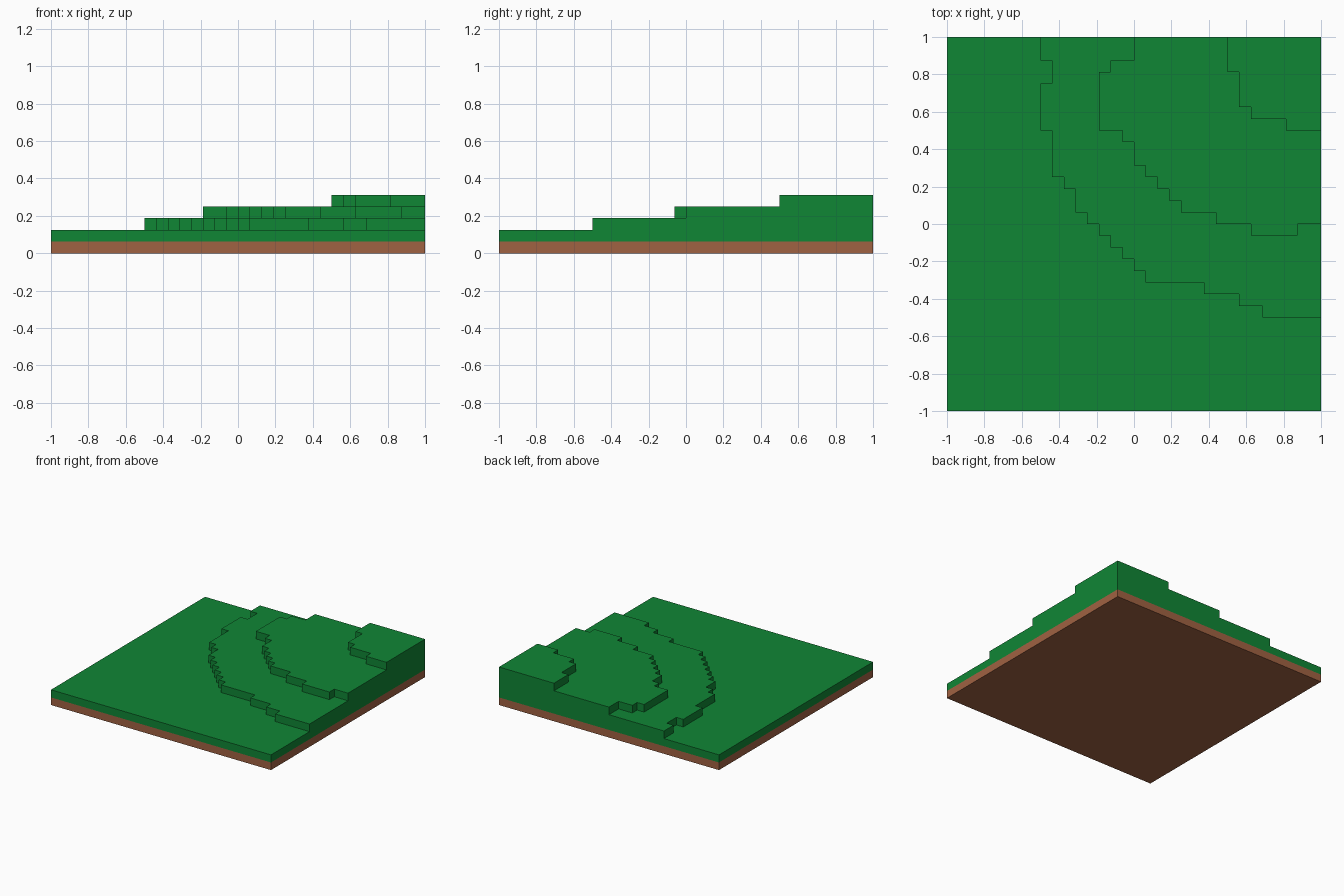
import bpy
import bmesh

if "Cube" in bpy.data.objects:
    bpy.data.objects.remove(bpy.data.objects["Cube"])

U = 1 / 16   # one grid step
E = 16       # half width of the tile in steps


def material(name, rgb):
    m = bpy.data.materials.new(name)
    m.diffuse_color = (*rgb, 1)
    m.use_nodes = True
    m.node_tree.nodes["Principled BSDF"].inputs["Base Color"].default_value = m.diffuse_color
    return m


def make_object(name, faces, mat):
    """Build a welded mesh from face outlines given in grid steps."""
    bm = bmesh.new()
    for f in faces:
        bm.faces.new([bm.verts.new((x * U, y * U, z * U)) for x, y, z in f])
    bmesh.ops.remove_doubles(bm, verts=bm.verts[:], dist=1e-4)
    mesh = bpy.data.meshes.new(name)
    bm.to_mesh(mesh)
    bm.free()
    mesh.materials.append(mat)
    ob = bpy.data.objects.new(name, mesh)
    bpy.context.collection.objects.link(ob)
    return ob


def contour(x, *moves):
    """Stepped line from the back edge to the right edge: alternating new y, new x."""
    pts, y = [(x, E)], E
    for i, v in enumerate(moves):
        x, y = (x, v) if i % 2 == 0 else (v, y)
        pts.append((x, y))
    return pts


def at(pts, z):
    return [(x, y, z) for x, y in pts]


# Terrace edges, lowest first
edges = [
    contour(-E, -E, E),
    contour(-8, 14, -7, 12, -8, 8, -7, 4, -6, 3, -5, 1, -4, 0, -3, -1, -2, -2,
            -1, -3, 0, -4, 1, -5, 6, -6, 9, -7, 11, -8, E),
    contour(0, 14, -2, 13, -3, 8, -1, 7, 0, 5, 1, 4, 2, 3, 3, 2, 4, 1, 7, 0,
            10, -1, 14, 0, E),
    contour(8, 13, 9, 10, 10, 9, 13, 8, E),
]

# Grass terraces: stepped walls and flat tops
faces = []
for k, line in enumerate(edges):
    lo, hi = k + 1, k + 2
    for a, b in zip(line, line[1:]):
        faces.append(at([a, b], lo) + at([b, a], hi))
    inner = edges[k + 1][::-1] if k + 1 < len(edges) else [(E, E)]
    faces.append(at(line + inner, hi))

# Straight back and right sides with the stair-shaped profile
top = len(edges) + 1
back = [(E, E, 1)]
right = [(E, -E, 1), (E, E, 1), (E, E, top)]
for k, line in enumerate(edges):
    back += at([line[0]], k + 1) + at([line[0]], k + 2)
back.append((E, E, top))
for k in range(len(edges) - 1, -1, -1):
    end = edges[k][-1]
    right += at([end], k + 2) + (at([end], k + 1) if k else [])
faces += [back, right]
make_object("grass_terraces", faces, material("grass green", (0.0052, 0.238, 0.0356)))

# Soil slab under the grass (bottom and four sides)
c = [(-E, -E), (E, -E), (E, E), (-E, E)]
soil = [at(c[::-1], 0)]
for a, b in zip(c, c[1:] + c[:1]):
    soil.append(at([a, b], 0) + at([b, a], 1))
make_object("soil_slab", soil, material("soil brown", (0.352, 0.122, 0.0545)))
